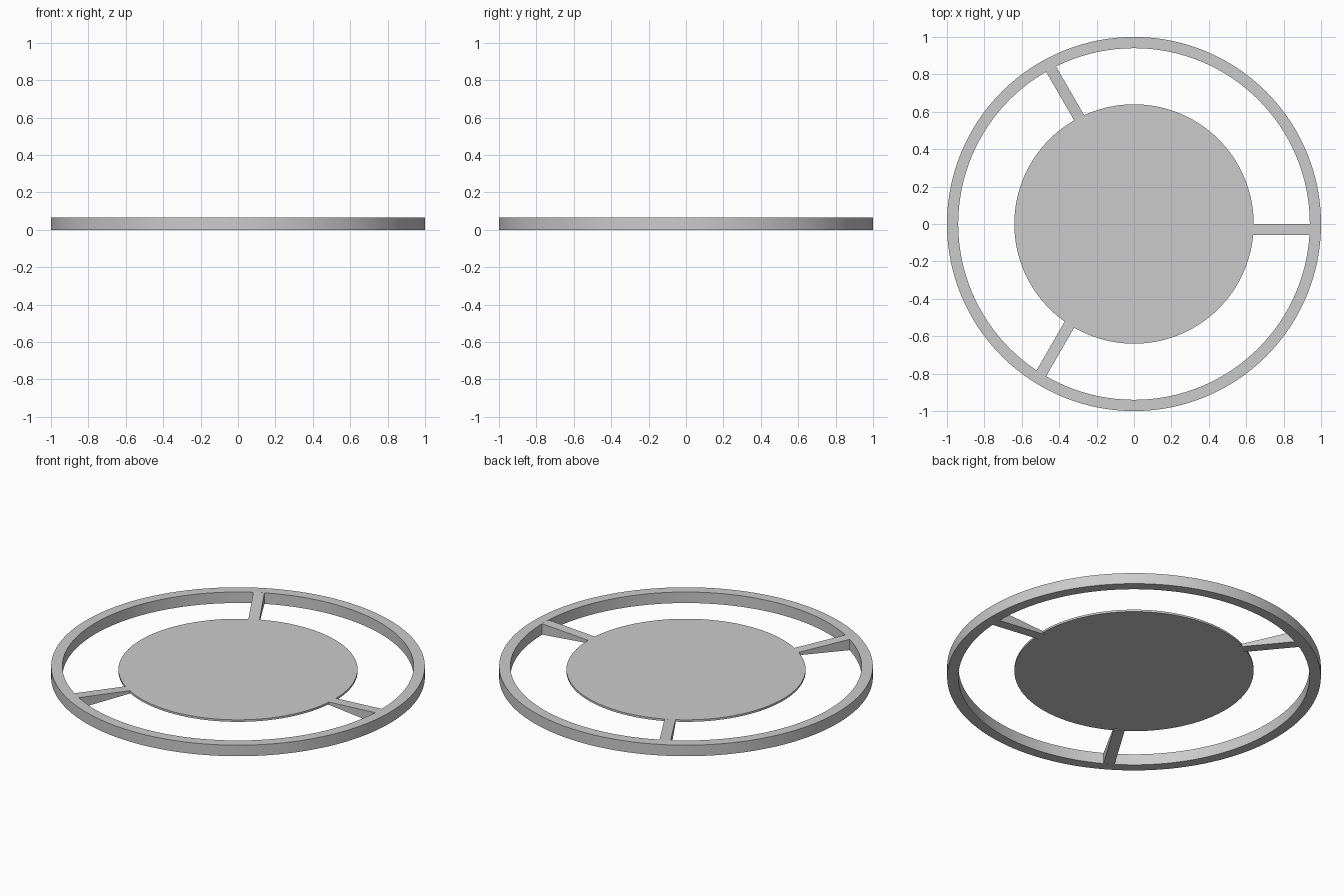
import bpy
import bmesh
from math import cos, sin, tau, radians
from mathutils import Matrix

if "Cube" in bpy.data.objects:
    bpy.data.objects.remove(bpy.data.objects["Cube"])

HEIGHT = 0.065
RING_OUTER, RING_INNER = 1.0, 0.94
DISC_RADIUS, DISC_LOW, DISC_TOP = 0.64, 0.035, 0.047
SPOKE_WIDTH = 0.06
SEGMENTS = 128

grey = bpy.data.materials.new("plain grey")
grey.use_nodes = True
grey.diffuse_color = (0.6, 0.6, 0.6, 1)
grey.node_tree.nodes["Principled BSDF"].inputs["Base Color"].default_value = (0.6, 0.6, 0.6, 1)


def add_object(name, bm):
    bmesh.ops.recalc_face_normals(bm, faces=bm.faces)
    mesh = bpy.data.meshes.new(name)
    bm.to_mesh(mesh)
    bm.free()
    mesh.materials.append(grey)
    obj = bpy.data.objects.new(name, mesh)
    bpy.context.collection.objects.link(obj)
    bpy.ops.object.select_all(action='DESELECT')
    obj.select_set(True)
    bpy.context.view_layer.objects.active = obj
    bpy.ops.object.shade_smooth_by_angle(angle=radians(30))
    return obj


# Outer ring: a rectangular section swept around the centre
bm = bmesh.new()
section = [(RING_INNER, 0), (RING_OUTER, 0), (RING_OUTER, HEIGHT), (RING_INNER, HEIGHT)]
loops = [[bm.verts.new((r * cos(tau * i / SEGMENTS), r * sin(tau * i / SEGMENTS), z))
          for r, z in section] for i in range(SEGMENTS)]
for i, a in enumerate(loops):
    b = loops[(i + 1) % SEGMENTS]
    for j in range(4):
        k = (j + 1) % 4
        bm.faces.new((a[j], b[j], b[k], a[k]))
add_object("outer_ring", bm)

# Thin central disc
bm = bmesh.new()
bmesh.ops.create_cone(bm, cap_ends=True, segments=SEGMENTS, radius1=DISC_RADIUS,
                      radius2=DISC_RADIUS, depth=DISC_TOP - DISC_LOW,
                      matrix=Matrix.Translation((0, 0, (DISC_TOP + DISC_LOW) / 2)))
add_object("central_disc", bm)

# Three tapered spokes, each set to one side of its radius
for n in range(3):
    bm = bmesh.new()
    side = [(0.625, 0.031), (0.945, 0), (0.945, HEIGHT), (0.625, DISC_TOP - 0.001)]
    face = bm.faces.new([bm.verts.new((x, 0, z)) for x, z in side])
    extruded = bmesh.ops.extrude_face_region(bm, geom=[face])["geom"]
    bmesh.ops.translate(bm, vec=(0, -SPOKE_WIDTH, 0),
                        verts=[v for v in extruded if isinstance(v, bmesh.types.BMVert)])
    # extrude_face_region removes no source cap, so make sure both caps exist
    bmesh.ops.holes_fill(bm, edges=bm.edges)
    bmesh.ops.rotate(bm, verts=bm.verts, matrix=Matrix.Rotation(n * tau / 3, 3, 'Z'))
    add_object(f"spoke_{n + 1}", bm)
